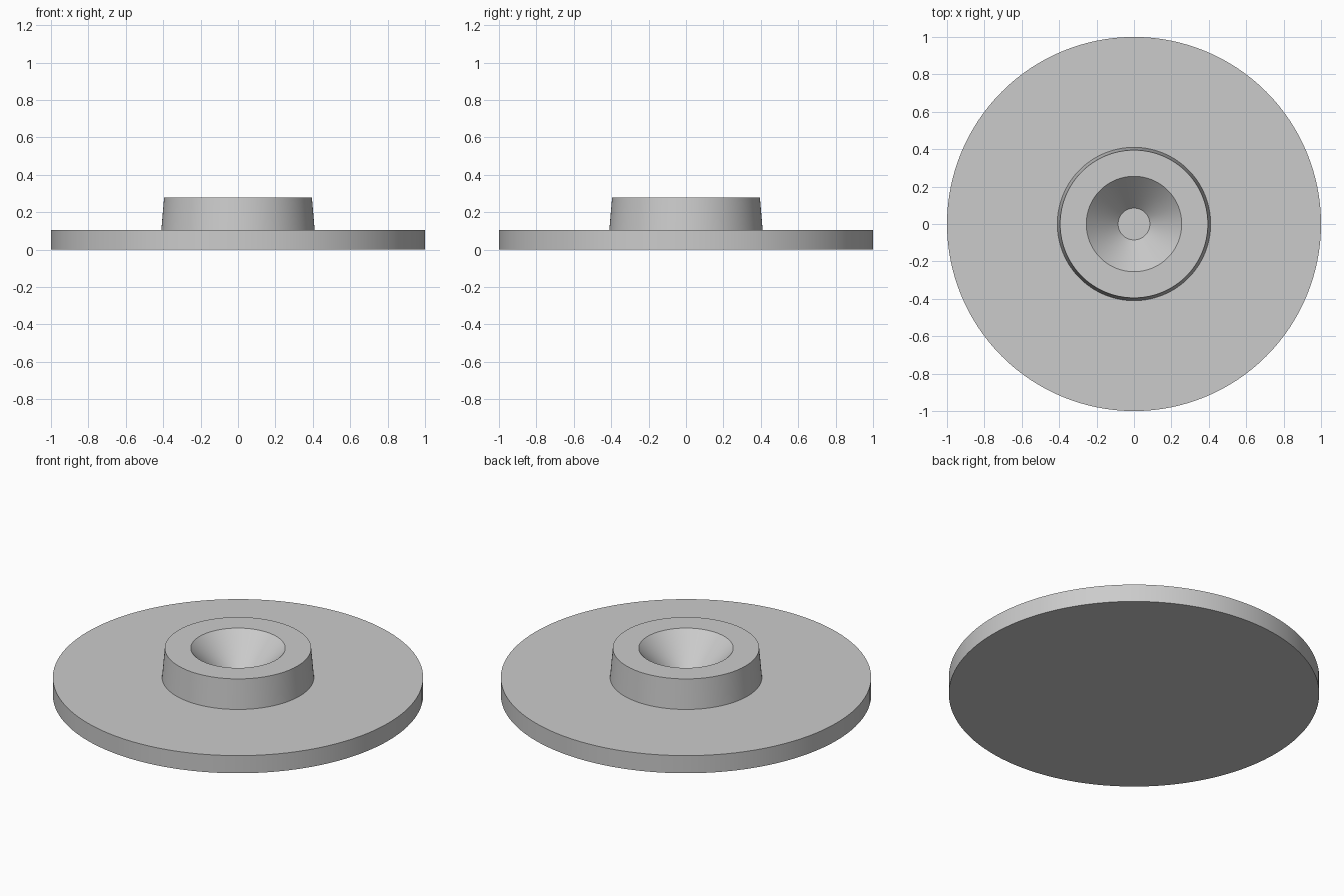
import bpy
import bmesh
import math

SEGMENTS = 128

cube = bpy.data.objects.get("Cube")
if cube:
    bpy.data.objects.remove(cube, do_unlink=True)

# Single plain grey finish
grey = bpy.data.materials.new("plain_grey")
grey.use_nodes = True
colour = (0.6, 0.6, 0.6, 1.0)
grey.diffuse_color = colour
grey.node_tree.nodes["Principled BSDF"].inputs["Base Color"].default_value = colour


def revolve(name, profile, material):
    """Turn a (radius, height) profile around z into a closed solid."""
    bm = bmesh.new()
    verts = [bm.verts.new((r, 0, z)) for r, z in profile]
    edges = [bm.edges.new(pair) for pair in zip(verts, verts[1:])]
    bmesh.ops.spin(bm, geom=verts + edges, cent=(0, 0, 0), axis=(0, 0, 1),
                   angle=math.tau, steps=SEGMENTS, use_merge=True)
    bmesh.ops.remove_doubles(bm, verts=bm.verts, dist=0.0001)
    # Cap the open rings at the underside and the recess floor
    rims = [e for e in bm.edges if e.is_boundary]
    bmesh.ops.holes_fill(bm, edges=rims, sides=0)
    bmesh.ops.recalc_face_normals(bm, faces=bm.faces)
    mesh = bpy.data.meshes.new(name)
    bm.to_mesh(mesh)
    bm.free()
    mesh.materials.append(material)
    obj = bpy.data.objects.new(name, mesh)
    bpy.context.collection.objects.link(obj)
    bpy.ops.object.select_all(action="DESELECT")
    obj.select_set(True)
    bpy.context.view_layer.objects.active = obj
    bpy.ops.object.shade_smooth_by_angle(angle=math.radians(30))
    return obj


# Round base plate, tapered hub and conical recess, from underside to recess floor
plate_top, hub_top = 0.105, 0.28
revolve("flanged_hub", [
    (1.0, 0.0), (1.0, plate_top),
    (0.41, plate_top), (0.395, hub_top),
    (0.255, hub_top), (0.085, plate_top),
], grey)
